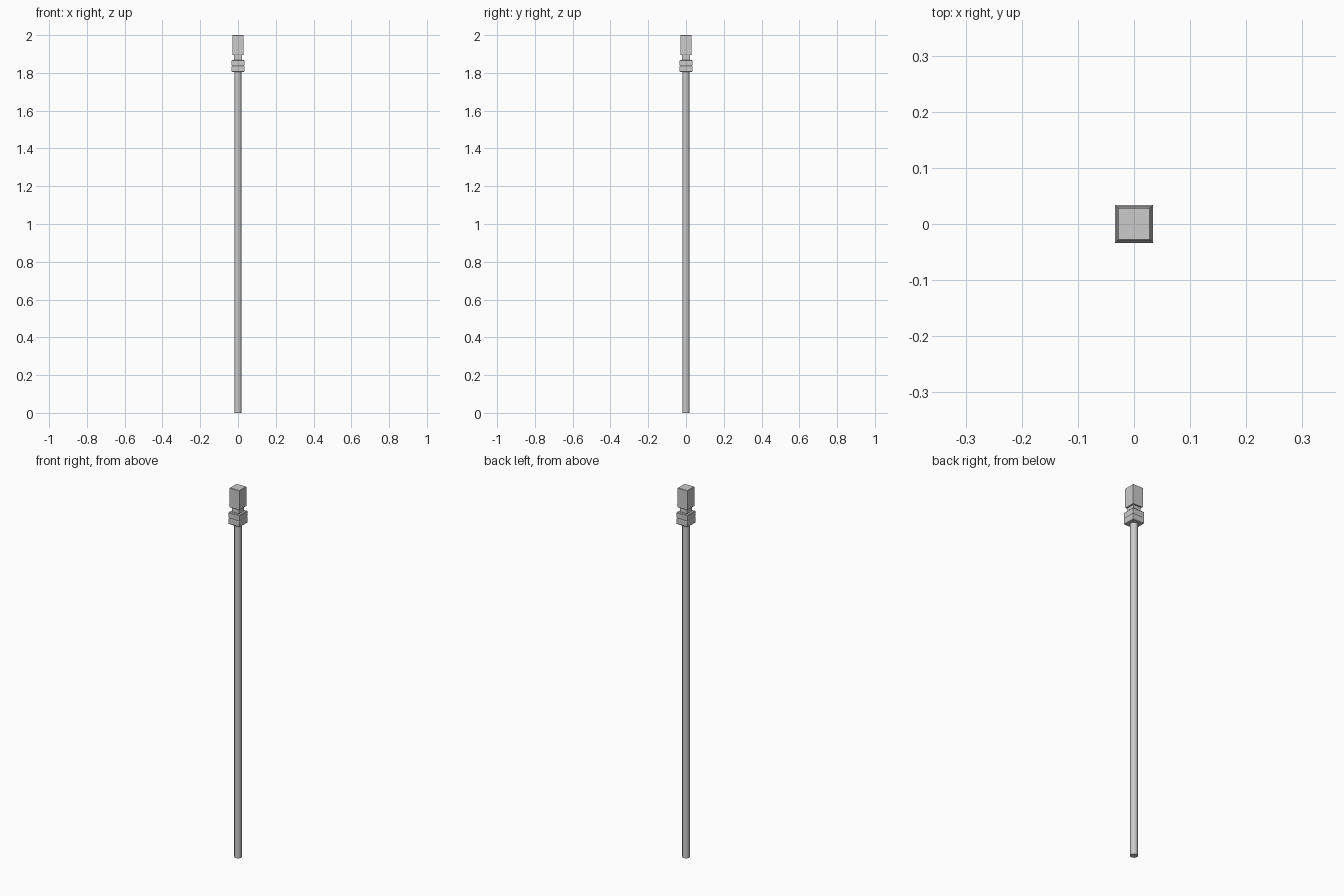
import bpy, bmesh

if "Cube" in bpy.data.objects:
    bpy.data.objects.remove(bpy.data.objects["Cube"])

def square_loft(name, profile):
    """Stack square rings given as (half_width, z) and cap both ends."""
    bm = bmesh.new()
    rings = [[bm.verts.new((sx * h, sy * h, z))
              for sx, sy in ((-1, -1), (1, -1), (1, 1), (-1, 1))]
             for h, z in profile]
    for a, b in zip(rings, rings[1:]):
        for i in range(4):
            j = (i + 1) % 4
            bm.faces.new((a[i], a[j], b[j], b[i]))
    bm.faces.new(rings[0][::-1])
    bm.faces.new(rings[-1])
    mesh = bpy.data.meshes.new(name)
    bm.to_mesh(mesh)
    bm.free()
    obj = bpy.data.objects.new(name, mesh)
    bpy.context.collection.objects.link(obj)
    return obj

# Round shaft
bpy.ops.mesh.primitive_cylinder_add(vertices=24, radius=0.0185, depth=1.806,
                                    location=(0, 0, 0.903))
bpy.context.object.name = "shaft"
bpy.ops.object.shade_smooth_by_angle()

# Square collar with a groove around its middle
square_loft("collar", [(0.031, 1.804), (0.0335, 1.807), (0.0335, 1.834),
                       (0.0315, 1.837), (0.0335, 1.840), (0.0335, 1.866),
                       (0.031, 1.869)])

# Narrow neck
square_loft("neck", [(0.021, 1.869), (0.021, 1.896)])

# Tall head block with chamfered ends
square_loft("head_block", [(0.028, 1.894), (0.030, 1.897),
                           (0.030, 1.998), (0.028, 2.0)])
